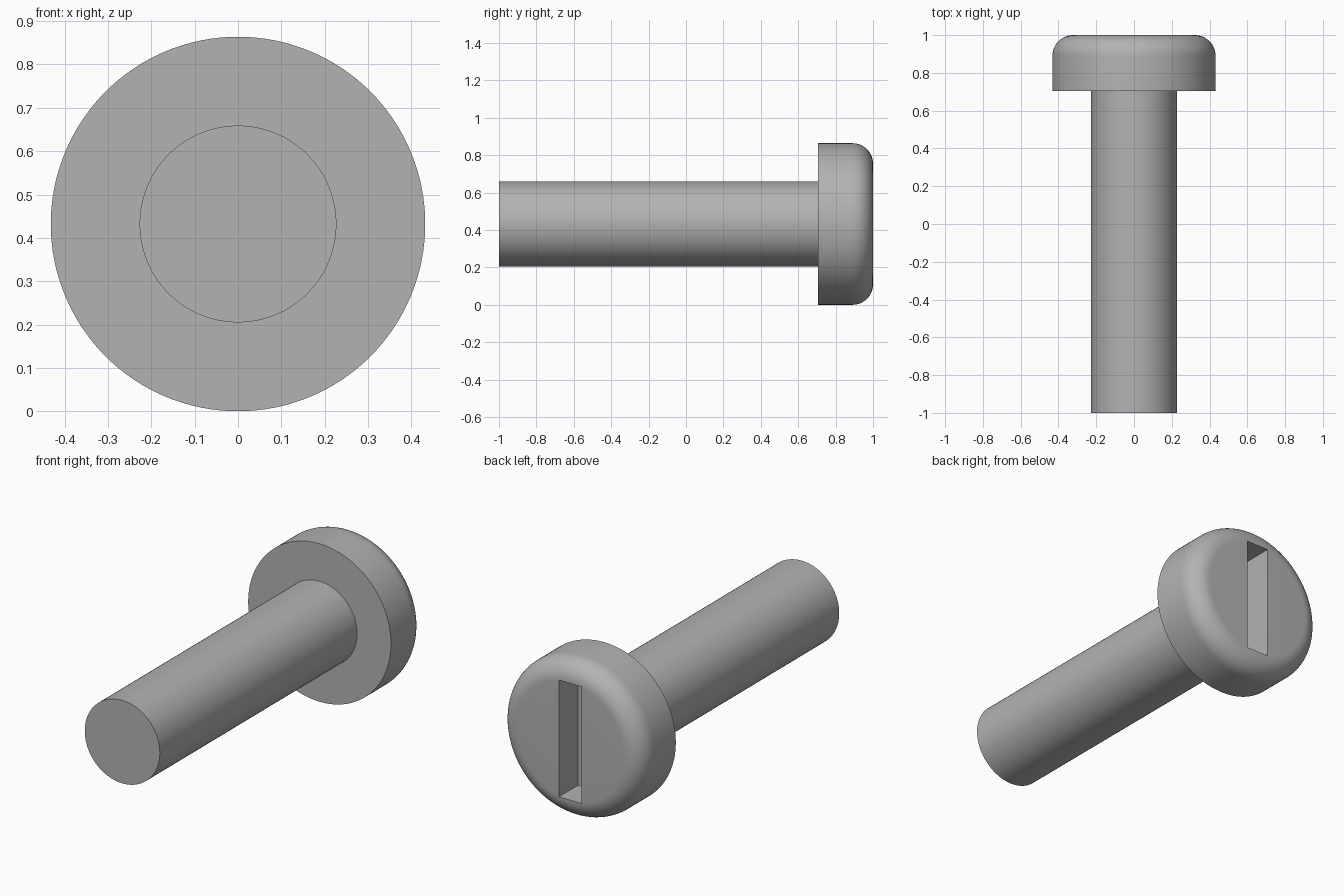
import bpy, bmesh, math
from mathutils import Matrix, Vector

if "Cube" in bpy.data.objects:
    bpy.data.objects.remove(bpy.data.objects["Cube"])

HEAD_R, SHANK_R, FILLET = 0.432, 0.227, 0.11
UNDER_Y, SEGMENTS = 0.705, 128

steel = bpy.data.materials.new("plain grey")
steel.diffuse_color = (0.45, 0.45, 0.45, 1)
steel.use_nodes = True
steel.node_tree.nodes["Principled BSDF"].inputs["Base Color"].default_value = steel.diffuse_color


def make_object(name, bm):
    bmesh.ops.recalc_face_normals(bm, faces=bm.faces)
    mesh = bpy.data.meshes.new(name)
    bm.to_mesh(mesh)
    bm.free()
    mesh.materials.append(steel)
    obj = bpy.data.objects.new(name, mesh)
    bpy.context.collection.objects.link(obj)
    return obj


# Screw body: half profile (radius, y) turned around the y axis
profile = [(0, -1), (SHANK_R, -1), (SHANK_R, UNDER_Y), (HEAD_R, UNDER_Y)]
for i in range(13):
    a = math.radians(90 * i / 12)
    profile.append((HEAD_R - FILLET + FILLET * math.cos(a), 1 - FILLET + FILLET * math.sin(a)))
profile.append((0, 1))

bm = bmesh.new()
verts = [bm.verts.new((r, y, HEAD_R)) for r, y in profile]
edges = [bm.edges.new(pair) for pair in zip(verts, verts[1:])]
bmesh.ops.spin(bm, geom=verts + edges, cent=(0, 0, HEAD_R), axis=(0, 1, 0),
               angle=math.tau, steps=SEGMENTS, use_duplicate=False)
bmesh.ops.remove_doubles(bm, verts=bm.verts, dist=1e-5)
screw = make_object("slotted_screw", bm)

# Slot cutter: upright box sunk into the head
SLOT_W, SLOT_L, SLOT_D = 0.137, 0.638, 0.165
bm = bmesh.new()
bmesh.ops.create_cube(bm, size=1, matrix=Matrix.Translation((0, 1, HEAD_R))
                      @ Matrix.Diagonal((SLOT_W, 2 * SLOT_D, SLOT_L, 1)))
cutter = make_object("slot_cutter", bm)
cutter.hide_render = True
cutter.hide_set(True)

cut = screw.modifiers.new("slot", 'BOOLEAN')
cut.operation = 'DIFFERENCE'
cut.solver = 'EXACT'
cut.object = cutter

# Apply the cut, then smooth the round surfaces
bpy.context.view_layer.objects.active = screw
screw.select_set(True)
bpy.ops.object.modifier_apply(modifier=cut.name)
bpy.data.objects.remove(cutter)
bpy.ops.object.shade_smooth_by_angle(angle=math.radians(30))
